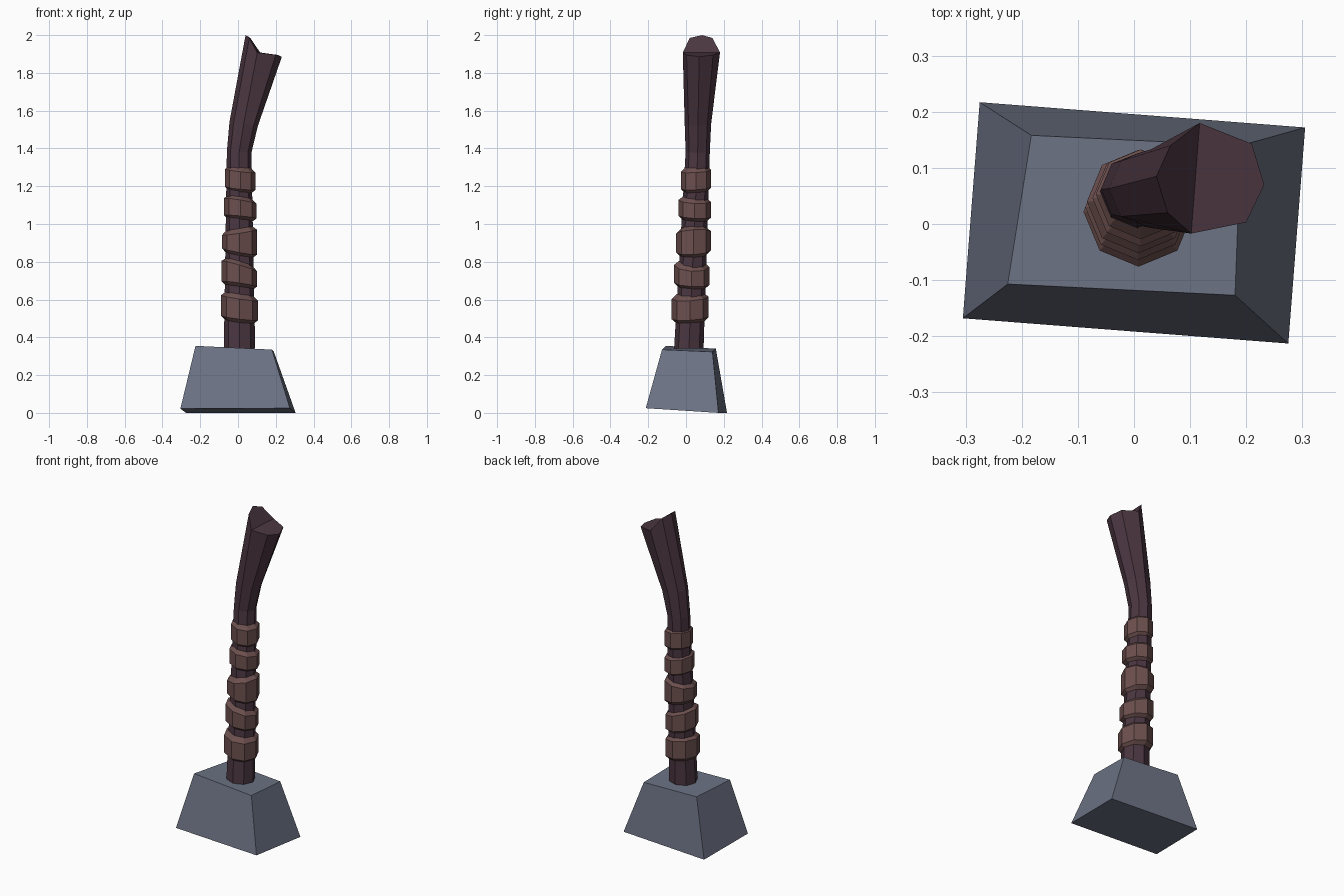
import bpy
from math import cos, sin, tan, tau, radians

if "Cube" in bpy.data.objects:
    bpy.data.objects.remove(bpy.data.objects["Cube"])


def material(name, rgb):
    m = bpy.data.materials.new(name)
    m.diffuse_color = (*rgb, 1)
    m.use_nodes = True
    m.node_tree.nodes["Principled BSDF"].inputs["Base Color"].default_value = m.diffuse_color
    return m


def build(name, verts, faces, mat):
    me = bpy.data.meshes.new(name)
    me.from_pydata(verts, [], faces)
    me.materials.append(mat)
    ob = bpy.data.objects.new(name, me)
    bpy.context.collection.objects.link(ob)
    return ob


def ring(cx, cy, z, rx, ry, slope=0, slope_y=0):
    """Eight-sided cross-section, tilted by slopes along x and y."""
    pts = []
    for i in range(8):
        a = tau * i / 8
        dx, dy = rx * cos(a), ry * sin(a)
        pts.append((cx + dx, cy + dy, z + slope * dx + slope_y * dy))
    return pts


def bridge(rows, n, closed=False):
    """Quads joining consecutive rings of n points."""
    return [(r * n + i, r * n + (i + 1) % n,
             (r + 1) % rows * n + (i + 1) % n, (r + 1) % rows * n + i)
            for r in range(rows if closed else rows - 1) for i in range(n)]


stone = material("stone", (0.15, 0.17, 0.23))
wood = material("dark_wood", (0.07, 0.037, 0.052))
leather = material("leather", (0.15, 0.08, 0.077))

# Slightly skewed tapered head
head = [(-0.305, -0.168, 0.022), (0.275, -0.213, 0.025),
        (0.305, 0.172, 0.0), (-0.275, 0.217, 0.0),
        (-0.225, -0.107, 0.355), (0.18, -0.127, 0.335),
        (0.19, 0.14, 0.323), (-0.183, 0.158, 0.34)]
build("head", head, [(3, 2, 1, 0), (4, 5, 6, 7)] + bridge(2, 4), stone)

# Bent octagonal handle ending in a notched tip
tip = [(0.232, 0.07, 1.885), (0.21, 0.143, 1.895), (0.117, 0.18, 1.908),
       (0.065, 0.14, 1.985), (0.04, 0.085, 2.0), (0.06, 0.02, 1.985),
       (0.102, -0.017, 1.908), (0.20, 0.003, 1.895)]
handle = (ring(0.008, 0.015, 0.34, 0.083, 0.078)
          + ring(0.006, 0.062, 1.38, 0.065, 0.064, -0.05)
          + ring(0.03, 0.063, 1.53, 0.075, 0.07, -0.15) + tip)
build("handle", handle, bridge(4, 8)
      + [tuple(range(7, -1, -1)), (24, 25, 26, 30, 31), (26, 27, 28, 29, 30)], wood)

# Chamfered grip wraps: centre x, y, z, radius, half height, tilt top, tilt bottom
wraps = [(0.008, 0.022, 0.555, 0.098, 0.078, -0.15, -0.12),
         (0.007, 0.03, 0.73, 0.094, 0.07, -0.3, -0.15),
         (0.008, 0.04, 0.905, 0.092, 0.075, 0.15, -0.18),
         (0.012, 0.046, 1.08, 0.086, 0.062, -0.17, -0.1),
         (0.012, 0.053, 1.235, 0.08, 0.068, -0.12, -0.1)]
for k, (x, y, z, r, h, top, low) in enumerate(wraps):
    rows = []
    for dr, dz, s in ((0.72, -h, low), (1, -h * 0.68, low),
                      (1, h * 0.68, top), (0.72, h, top)):
        rows += ring(x, y, z + dz, r * dr, r * dr, s, 0.06 * (-1) ** k)
    build(f"grip_wrap_{k + 1}", rows, bridge(4, 8, closed=True), leather)
